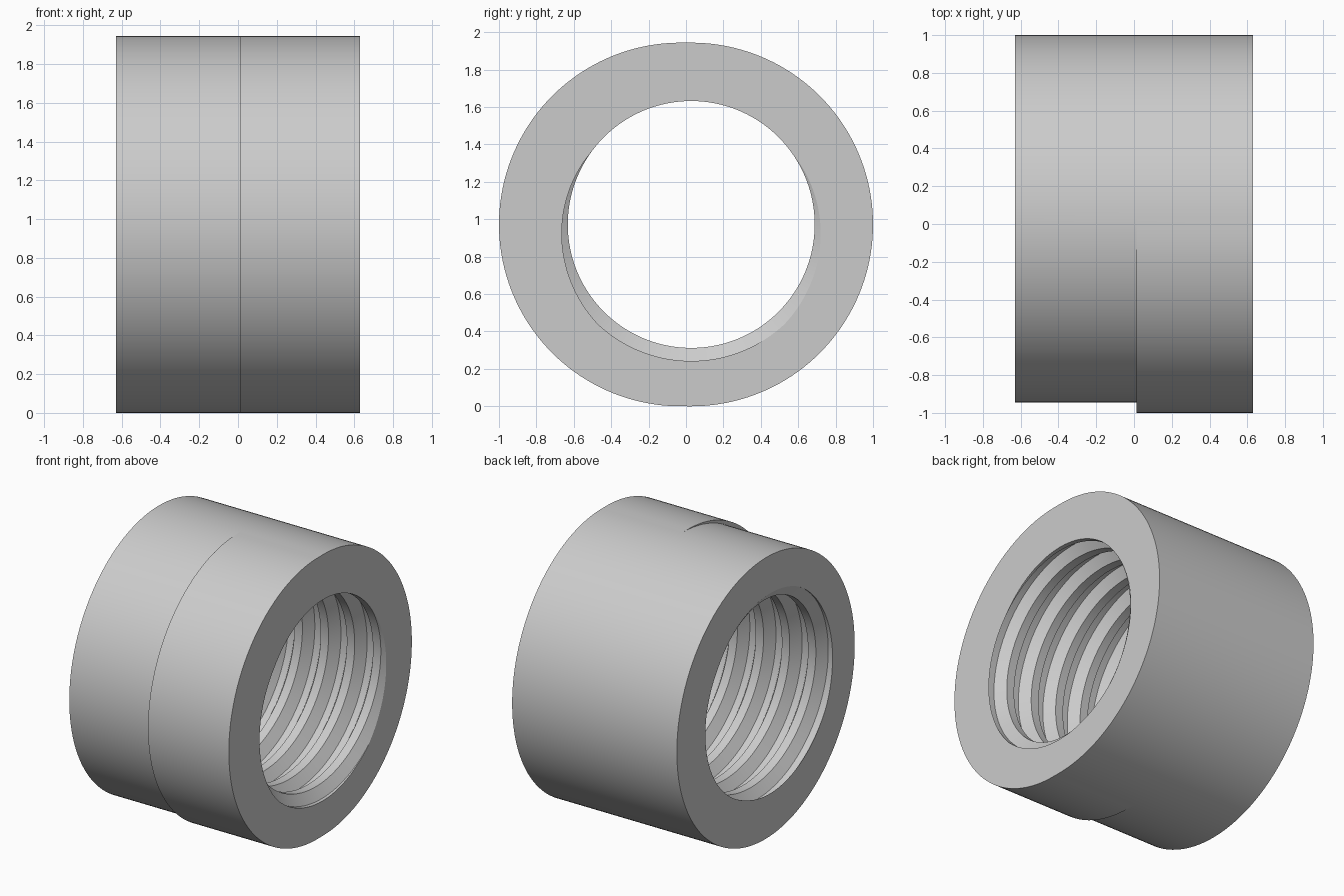
import bpy, bmesh, math

cube = bpy.data.objects.get("Cube")
if cube:
    bpy.data.objects.remove(cube, do_unlink=True)

HALF = 0.63            # half length along x
R = 0.972              # outer radius
SHIFT = 0.028          # each half is moved this far off centre in y
STEP_X = 0.012         # where the second half begins
CREST, ROOT = 0.66, 0.73
PITCH = 0.2
SEGMENTS = 160
FLANK_START, FLANK_END = 0.15, 0.38   # in turns from the crest centre
PHASE = HALF / PITCH - 0.25           # crest faces up at the +x end


def bore_radius(x, turn):
    """Radius of the trapezoid thread at a point along the bore."""
    u = (x / PITCH - turn - PHASE) % 1
    u = min(u, 1 - u)
    t = (u - FLANK_START) / (FLANK_END - FLANK_START)
    return CREST + (ROOT - CREST) * min(max(t, 0), 1)


def offset_radius(a):
    """Outline of two overlapping circles, seen from the bore axis."""
    d = 2 * SHIFT
    return max(R, math.sqrt(R * R - (d * math.sin(a)) ** 2) - d * math.cos(a))


def section(turn):
    """Closed (x, radius) section of the sleeve at one angle."""
    a = turn * math.tau
    turns = math.ceil(2 * HALF / PITCH) + 3
    first = math.floor(-HALF / PITCH - PHASE) - 2
    rows = []
    for k in range(first, first + turns + 2):
        for f in (-FLANK_START, FLANK_START, FLANK_END, 1 - FLANK_END):
            x = PITCH * (k + f + turn + PHASE)
            x = min(max(x, -HALF), HALF)
            rows.append((x, bore_radius(x, turn)))
    wide = offset_radius(a)
    rows += [(HALF, wide), (STEP_X, wide), (STEP_X, R), (-HALF, R)]
    return [(x, SHIFT + r * math.cos(a), R + r * math.sin(a)) for x, r in rows]


# Threaded sleeve with a stepped outside
bm = bmesh.new()
columns = [[bm.verts.new(p) for p in section(i / SEGMENTS)]
           for i in range(SEGMENTS + 1)]
for one, two in zip(columns, columns[1:]):
    n = len(one)
    for j in range(n):
        k = (j + 1) % n
        bm.faces.new((one[j], one[k], two[k], two[j]))
bmesh.ops.remove_doubles(bm, verts=bm.verts, dist=0.0002)
bmesh.ops.recalc_face_normals(bm, faces=bm.faces)
mesh = bpy.data.meshes.new("threaded_sleeve")
bm.to_mesh(mesh)
bm.free()
sleeve = bpy.data.objects.new("threaded_sleeve", mesh)
bpy.context.collection.objects.link(sleeve)

# Plain grey
grey = bpy.data.materials.new("light_grey")
grey.use_nodes = True
colour = (0.6, 0.6, 0.6, 1)
grey.diffuse_color = colour
grey.node_tree.nodes["Principled BSDF"].inputs["Base Color"].default_value = colour
mesh.materials.append(grey)

bpy.ops.object.select_all(action="DESELECT")
sleeve.select_set(True)
bpy.context.view_layer.objects.active = sleeve
bpy.ops.object.shade_smooth_by_angle(angle=math.radians(30))
